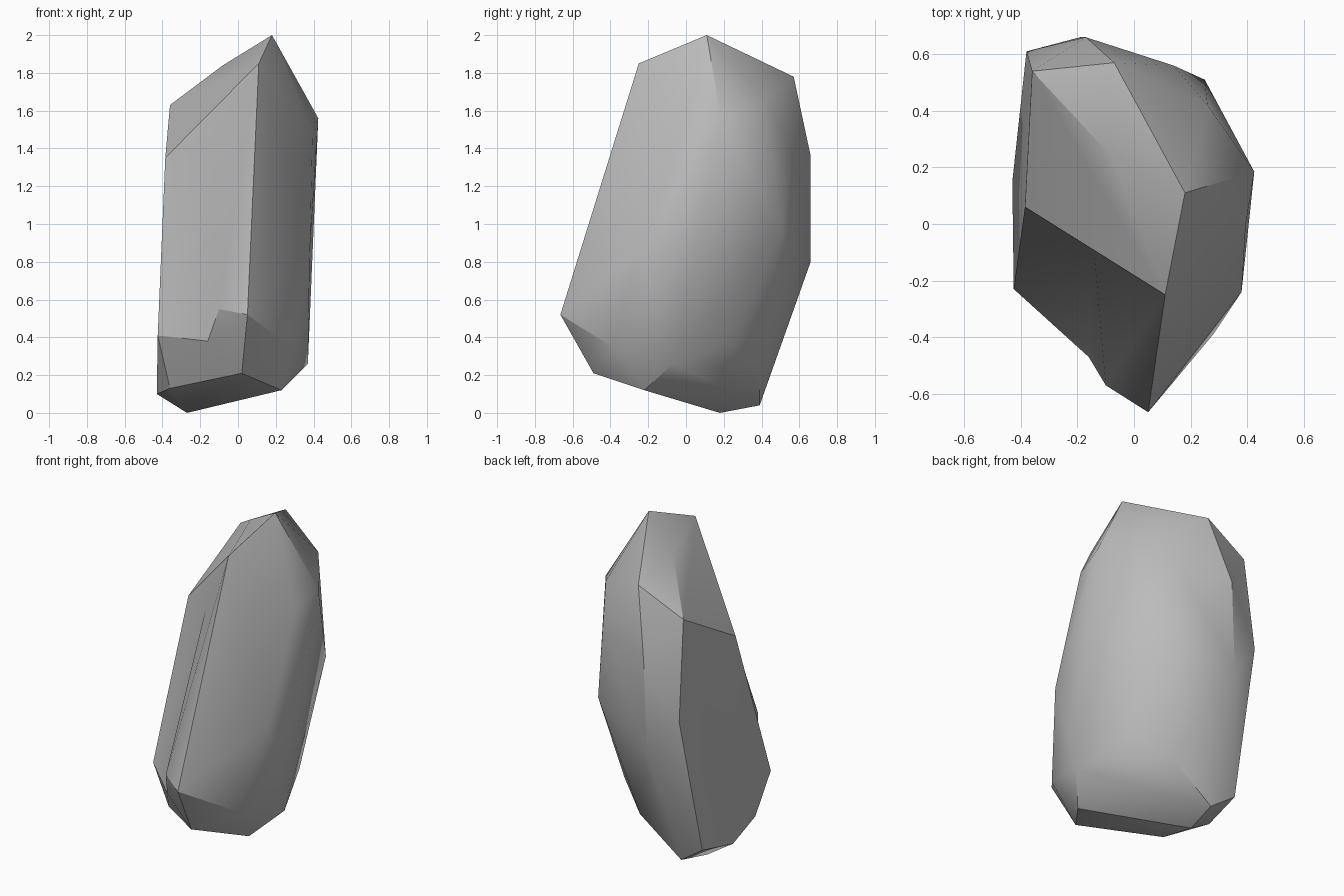
import bpy, bmesh, math
from mathutils import Vector

cube = bpy.data.objects.get("Cube")
if cube:
    bpy.data.objects.remove(cube, do_unlink=True)

# Single stone colour
stone = bpy.data.materials.new("stone_grey")
stone.use_nodes = True
grey = (0.5, 0.5, 0.5, 1.0)
stone.diffuse_color = grey
bsdf = stone.node_tree.nodes["Principled BSDF"]
bsdf.inputs["Base Color"].default_value = grey
bsdf.inputs["Roughness"].default_value = 0.9

# Corners of the cut shape, grouped by region
crown = [(0.18, 0.11, 2.0), (-0.07, 0.57, 1.78), (-0.36, 0.54, 1.63),
         (0.425, 0.185, 1.56), (0.26, 0.42, 1.66)]
# Rim of the hollow on the front right flank
hollow_rim = [(-0.08, 0.24, 1.84), (0.11, -0.25, 1.85), (-0.05, -0.26, 1.5),
              (-0.1, -0.57, 0.55), (-0.16, -0.47, 0.38),
              (-0.425, -0.23, 0.41), (-0.385, 0.06, 1.35)]
hollow_centre = (-0.14, -0.11, 1.42)
sides = [(0.05, -0.665, 0.52), (0.28, -0.39, 0.35), (0.38, -0.24, 0.86),
         (0.395, 0.0, 1.5), (0.25, 0.51, 0.97), (0.14, 0.56, 1.38),
         (-0.17, 0.66, 1.36), (-0.19, 0.66, 0.8), (-0.38, 0.61, 1.02)]
base = [(0.02, -0.49, 0.21), (0.23, -0.22, 0.12), (0.37, -0.07, 0.26),
        (0.25, 0.25, 0.37), (0.045, 0.39, 0.25), (-0.24, 0.39, 0.04),
        (-0.27, 0.18, 0.0), (-0.36, -0.17, 0.13), (-0.43, 0.15, 0.1),
        (-0.4, 0.41, 0.15)]

# Wrap the corners in a faceted skin
bm = bmesh.new()
rim = [bm.verts.new(p) for p in hollow_rim]
for p in crown + sides + base:
    bm.verts.new(p)
bmesh.ops.convex_hull(bm, input=bm.verts[:])

# Open the skin inside the rim and fan it back in to a sunken centre
inside = [f for f in bm.faces if all(v in rim for v in f.verts)]
bmesh.ops.delete(bm, geom=inside, context='FACES')
edges = [e for e in bm.edges if e.is_boundary]
if edges:
    centre = bm.verts.new(hollow_centre)
    for e in edges:
        bm.faces.new((e.verts[0], e.verts[1], centre))

# Clean up and merge flat facets
loose = [v for v in bm.verts if not v.link_faces]
bmesh.ops.delete(bm, geom=loose, context='VERTS')
bmesh.ops.recalc_face_normals(bm, faces=bm.faces[:])
bmesh.ops.dissolve_limit(bm, angle_limit=math.radians(1.5),
                         verts=bm.verts[:], edges=bm.edges[:])

mesh = bpy.data.meshes.new("rock")
bm.to_mesh(mesh)
bm.free()
mesh.materials.append(stone)
rock = bpy.data.objects.new("rock", mesh)
bpy.context.collection.objects.link(rock)

# Soft shading with the strong ridges kept crisp
bpy.ops.object.select_all(action='DESELECT')
rock.select_set(True)
bpy.context.view_layer.objects.active = rock
bpy.ops.object.shade_smooth_by_angle(angle=math.radians(30))
